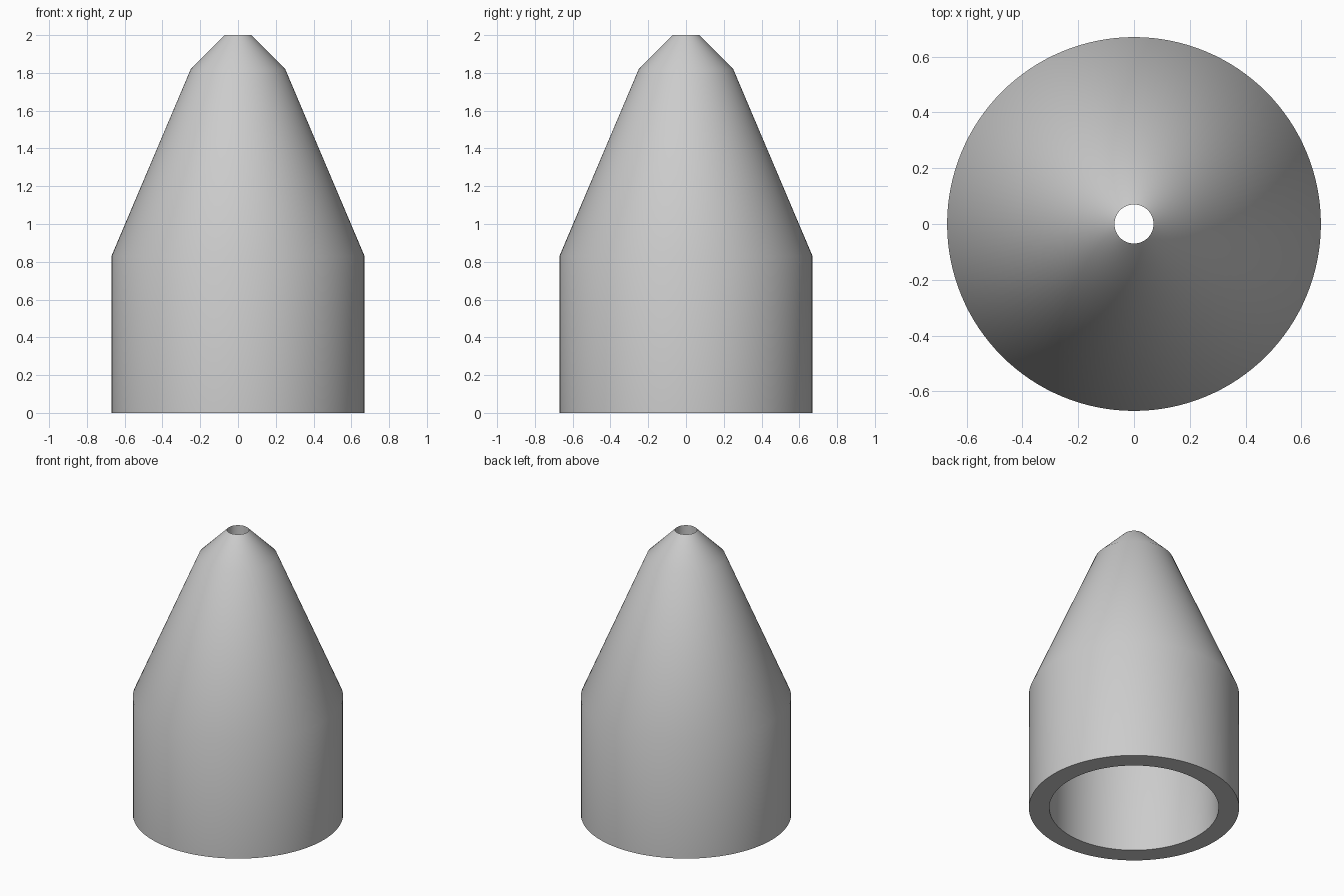
import bpy
import bmesh
from math import cos, sin, tau, radians

cube = bpy.data.objects.get("Cube")
if cube:
    bpy.data.objects.remove(cube, do_unlink=True)

SEGMENTS = 128

# Single plain grey
grey = bpy.data.materials.new("plain_grey")
grey.use_nodes = True
colour = (0.6, 0.6, 0.6, 1.0)
grey.diffuse_color = colour
grey.node_tree.nodes["Principled BSDF"].inputs["Base Color"].default_value = colour


def lathe(name, profile, material):
    """Revolve a closed (radius, height) profile about z."""
    bm = bmesh.new()
    rings = [[bm.verts.new((r * cos(tau * i / SEGMENTS), r * sin(tau * i / SEGMENTS), z))
              for i in range(SEGMENTS)] for r, z in profile]
    for k, low in enumerate(rings):
        high = rings[(k + 1) % len(rings)]
        for i in range(SEGMENTS):
            j = (i + 1) % SEGMENTS
            bm.faces.new((low[i], low[j], high[j], high[i]))
    bmesh.ops.recalc_face_normals(bm, faces=bm.faces)
    mesh = bpy.data.meshes.new(name)
    bm.to_mesh(mesh)
    bm.free()
    mesh.materials.append(material)
    obj = bpy.data.objects.new(name, mesh)
    bpy.context.collection.objects.link(obj)
    return obj


# Outer wall: cylinder, long taper, steeper tip
outer = [(0.67, 0), (0.67, 0.83), (0.25, 1.82), (0.07, 2.0)]
# Inner wall: short bore, taper parallel to the outside, wide open base
inner = [(0.07, 1.8), (0.15, 1.72), (0.54, 0.8), (0.54, 0)]

nozzle = lathe("hollow_nozzle", outer + inner, grey)
bpy.ops.object.select_all(action="DESELECT")
nozzle.select_set(True)
bpy.context.view_layer.objects.active = nozzle
bpy.ops.object.shade_smooth_by_angle(angle=radians(30))
